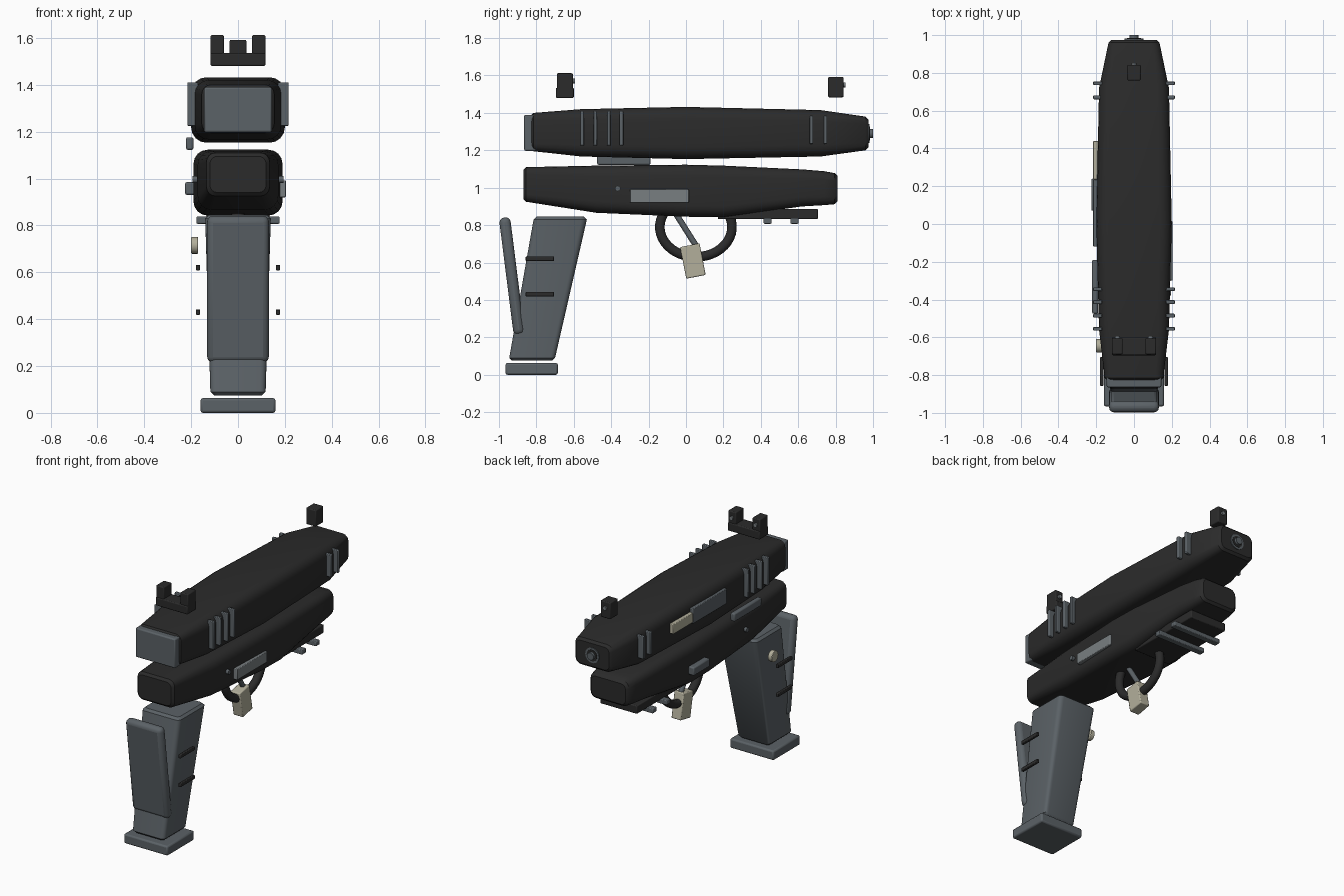
import bpy, bmesh, math
from mathutils import Vector

if "Cube" in bpy.data.objects:
    bpy.data.objects.remove(bpy.data.objects["Cube"])


def material(name, rgb):
    m = bpy.data.materials.new(name)
    m.diffuse_color = (*rgb, 1)
    m.use_nodes = True
    m.node_tree.nodes["Principled BSDF"].inputs["Base Color"].default_value = m.diffuse_color
    return m


BLACK = material("matte_black", (0.024, 0.024, 0.024))
GREY = material("grip_grey", (0.105, 0.122, 0.135))
STEEL = material("light_steel", (0.19, 0.21, 0.22))
TAN = material("tan", (0.45, 0.43, 0.33))


def finish(name, bm, mat, bevel=0.0):
    bmesh.ops.recalc_face_normals(bm, faces=bm.faces[:])
    me = bpy.data.meshes.new(name)
    bm.to_mesh(me)
    bm.free()
    me.materials.append(mat)
    ob = bpy.data.objects.new(name, me)
    bpy.context.collection.objects.link(ob)
    if bevel:
        mod = ob.modifiers.new("bevel", 'BEVEL')
        mod.width, mod.segments = bevel, 2
    bpy.ops.object.select_all(action='DESELECT')
    ob.select_set(True)
    bpy.context.view_layer.objects.active = ob
    bpy.ops.object.shade_smooth_by_angle(angle=math.radians(35))
    return ob


def box(name, x, y, z, mat, bevel=0.004):
    """Box from (low, high) ranges on each axis."""
    bm = bmesh.new()
    bmesh.ops.create_cube(bm, size=1)
    for v in bm.verts:
        v.co = Vector([(r[0] + r[1]) / 2 + c * (r[1] - r[0]) for r, c in zip((x, y, z), v.co)])
    return finish(name, bm, mat, bevel)


def rod(name, a, b, radius, mat, sides=20, bevel=0.0):
    """Cylinder between two points."""
    a, b = Vector(a), Vector(b)
    bm = bmesh.new()
    bmesh.ops.create_cone(bm, cap_ends=True, segments=sides, radius1=radius, radius2=radius, depth=(b - a).length)
    rot = (b - a).to_track_quat('Z', 'Y')
    for v in bm.verts:
        v.co = rot @ v.co + (a + b) / 2
    return finish(name, bm, mat, bevel)


def loft(name, stations, axis, mat, end=0.015):
    """Rounded-rectangle sections (position, half width, low, high, corner) along y or z."""
    def shrink(s, p):
        return (p, s[1] - end, s[2] + end, s[3] - end, max(s[4] - end * 0.5, 0.005))
    first, last = stations[0], stations[-1]
    rows = [shrink(first, first[0])]
    rows.append((first[0] + end, *first[1:]))
    rows += stations[1:-1]
    rows.append((last[0] - end, *last[1:]))
    rows.append(shrink(last, last[0]))
    bm = bmesh.new()
    rings = []
    for p, hw, lo, hi, r in rows:
        ring = []
        for k, (cx, cv) in enumerate([(hw - r, hi - r), (r - hw, hi - r), (r - hw, lo + r), (hw - r, lo + r)]):
            for i in range(5):
                a = math.pi / 2 * (k + i / 4)
                u, w = cx + r * math.cos(a), cv + r * math.sin(a)
                ring.append(bm.verts.new((u, p, w) if axis == 'y' else (u, w, p)))
        rings.append(ring)
    for a, b in zip(rings, rings[1:]):
        for i in range(len(a)):
            j = (i + 1) % len(a)
            bm.faces.new((a[i], a[j], b[j], b[i]))
    bm.faces.new(rings[0])
    bm.faces.new(rings[-1])
    return finish(name, bm, mat)


# Slide with end plate and muzzle
loft("slide", [(-0.83, 0.155, 1.195, 1.40, 0.04), (-0.56, 0.185, 1.167, 1.42, 0.06),
               (0, 0.2, 1.153, 1.432, 0.065), (0.72, 0.185, 1.167, 1.415, 0.06),
               (0.975, 0.135, 1.20, 1.38, 0.04)], 'y', BLACK)
box("slide_end_plate", (-0.145, 0.145), (-0.865, -0.80), (1.197, 1.39), GREY, 0.008)
rod("muzzle_ring", (0, 0.95, 1.29), (0, 0.981, 1.29), 0.05, GREY, 28)
rod("muzzle_bore", (0, 0.95, 1.29), (0, 0.984, 1.29), 0.037, BLACK, 28)
rod("barrel_tip", (0, 0.95, 1.29), (0, 1.0, 1.29), 0.024, GREY)

# Grip serrations on both sides of the slide
for side in (-1, 1):
    for y in (-0.555, -0.485, -0.413, -0.345):
        box("rear_serration", sorted((side * 0.17, side * 0.216)), (y - 0.01, y + 0.01), (1.225, 1.41), GREY)
    for y in (0.67, 0.745):
        box("front_serration", sorted((side * 0.165, side * 0.216)), (y - 0.01, y + 0.01), (1.235, 1.385), GREY)

# Side plates on the left of the slide
box("ejection_plate", (-0.216, -0.18), (-0.12, 0.235), (1.27, 1.37), GREY)
box("tan_plate", (-0.216, -0.18), (0.235, 0.44), (1.28, 1.345), TAN)

# Sights
box("rear_sight_base", (-0.117, 0.117), (-0.695, -0.60), (1.48, 1.535), BLACK, 0.006)
for s in (-1, 1):
    box("rear_sight_post", sorted((s * 0.06, s * 0.117)), (-0.69, -0.605), (1.50, 1.612), BLACK, 0.006)
    rod("rear_sight_dot", (s * 0.088, -0.62, 1.57), (s * 0.088, -0.594, 1.57), 0.013, STEEL, 12)
box("front_sight", (-0.036, 0.036), (0.76, 0.842), (1.483, 1.592), BLACK, 0.006)
rod("front_sight_dot", (0, 0.83, 1.55), (0, 0.852, 1.55), 0.013, STEEL, 12)

# Frame, controls and accessory rail
loft("frame", [(-0.87, 0.135, 0.925, 1.11, 0.04), (-0.48, 0.172, 0.866, 1.118, 0.06),
               (0, 0.19, 0.845, 1.123, 0.06), (0.2, 0.19, 0.842, 1.118, 0.06),
               (0.62, 0.165, 0.90, 1.098, 0.05), (0.74, 0.15, 0.907, 1.088, 0.045),
               (0.81, 0.14, 0.912, 1.078, 0.04)], 'y', BLACK)
box("frame_side_plate", (0.16, 0.204), (-0.30, 0.015), (0.92, 0.992), STEEL)
box("safety_lever", (-0.222, -0.19), (-0.475, -0.19), (1.122, 1.176), GREY, 0.008)
box("slide_catch", (-0.226, -0.175), (0.07, 0.24), (0.93, 0.985), GREY, 0.008)
for s in (-1, 1):
    rod("frame_pin", (s * 0.15, -0.365, 0.996), (s * 0.195, -0.365, 0.996), 0.015, GREY, 14)
box("accessory_rail", (-0.135, 0.135), (0.17, 0.705), (0.832, 0.887), BLACK, 0.006)
for y in (0.436, 0.58):
    box("rail_bar", (-0.178, 0.178), (y - 0.021, y + 0.021), (0.807, 0.838), GREY, 0.005)

# Trigger guard: tube swept along a half ellipse
curve = bpy.data.curves.new("trigger_guard", 'CURVE')
curve.dimensions = '3D'
curve.bevel_depth, curve.bevel_resolution = 0.027, 3
curve.use_fill_caps = True
spline = curve.splines.new('POLY')
spline.points.add(28)
for i, p in enumerate(spline.points):
    a = math.radians(150 + 240 * i / 28)
    p.co = (0, 0.053 + 0.193 * math.cos(a), 0.79 + 0.16 * math.sin(a), 1)
curve.materials.append(BLACK)
bpy.context.collection.objects.link(bpy.data.objects.new("trigger_guard", curve))

# Trigger
rod("trigger_bar", (0, -0.06, 0.87), (0, 0.06, 0.68), 0.016, GREY, 14)
trigger = box("trigger", (-0.035, 0.035), (-0.053, 0.053), (-0.086, 0.086), TAN, 0.006)
trigger.location = (0, 0.037, 0.608)
trigger.rotation_euler = (math.radians(11), 0, 0)

# Grip, backstrap and base plate
loft("grip", [(0.075, 0.118, -0.945, -0.70, 0.025), (0.845, 0.14, -0.815, -0.53, 0.03)], 'z', GREY)
strap = box("backstrap", (-0.132, 0.132), (-0.03, 0.03), (-0.315, 0.315), GREY, 0.026)
strap.modifiers["bevel"].segments = 3
strap.location = (0, -0.931, 0.528)
strap.rotation_euler = (math.radians(7.2), 0, 0)
box("grip_base_plate", (-0.16, 0.16), (-0.965, -0.685), (0, 0.063), GREY, 0.01)

# Grip side ribs and magazine release
for s in (-1, 1):
    for z in (0.62, 0.43):
        box("grip_rib", sorted((s * 0.162, s * 0.18)), (-0.857, -0.705), (z - 0.012, z + 0.012), BLACK)
rod("magazine_release", (-0.2, -0.645, 0.715), (-0.17, -0.645, 0.715), 0.036, TAN, 20, 0.004)
